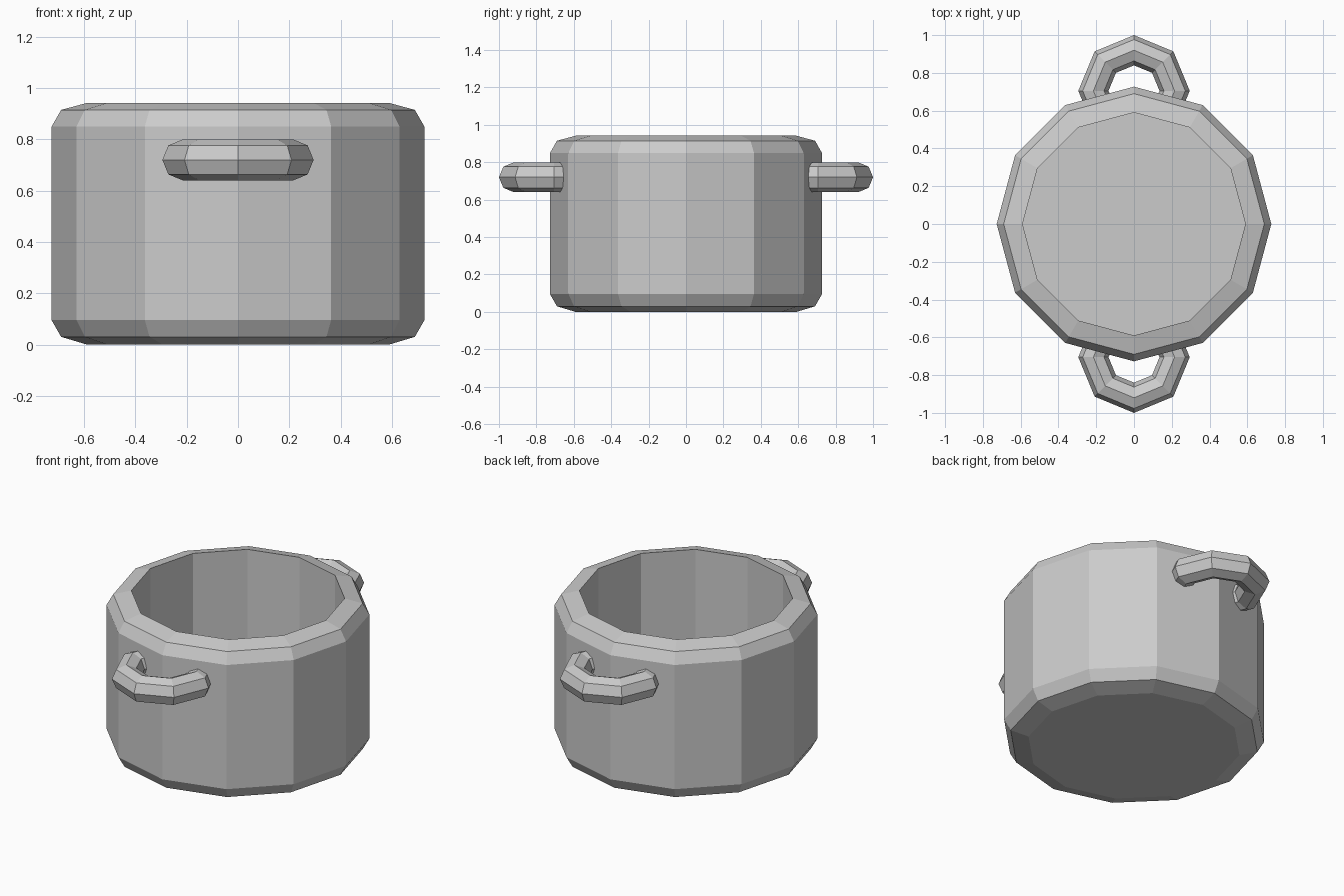
import bpy, bmesh
from math import cos, sin, pi

if "Cube" in bpy.data.objects:
    bpy.data.objects.remove(bpy.data.objects["Cube"])


def make_object(name, bm):
    bmesh.ops.recalc_face_normals(bm, faces=bm.faces)
    mesh = bpy.data.meshes.new(name)
    bm.to_mesh(mesh)
    bm.free()
    obj = bpy.data.objects.new(name, mesh)
    bpy.context.collection.objects.link(obj)
    return obj


def ring_bridge(bm, a, b):
    n = len(a)
    for i in range(n):
        j = (i + 1) % n
        bm.faces.new((a[i], a[j], b[j], b[i]))


# Pot body: 12-sided lathe with bevelled base and rim, hollow inside
profile = [(0.59, 0), (0.69, 0.03), (0.727, 0.095), (0.727, 0.85),
           (0.69, 0.915), (0.59, 0.942), (0.59, 0.1)]
bm = bmesh.new()
rings = [[bm.verts.new((r * cos(i * pi / 6), r * sin(i * pi / 6), z))
          for i in range(12)] for r, z in profile]
for a, b in zip(rings, rings[1:]):
    ring_bridge(bm, a, b)
bm.faces.new(rings[0])    # underside
bm.faces.new(rings[-1])   # inner floor
make_object("pot_body", bm)

# Handles: 8x8 torus cut off inside the pot wall, mirrored front to back
MAJOR, MINOR, N = 0.215, 0.08, 8
step = 2 * pi / N
bm = bmesh.new()
rings = []
for i in range(N):
    a = i * step
    ring = []
    for j in range(N):
        r = MAJOR + MINOR * cos(j * step)
        ring.append(bm.verts.new((r * cos(a), 0.705 + r * sin(a),
                                  0.72 + MINOR * sin(j * step))))
    rings.append(ring)
for i in range(N):
    ring_bridge(bm, rings[i], rings[(i + 1) % N])
cut = bmesh.ops.bisect_plane(bm, geom=bm.verts[:] + bm.edges[:] + bm.faces[:],
                             plane_co=(0, 0.62, 0), plane_no=(0, 1, 0),
                             clear_inner=True)
bmesh.ops.holes_fill(bm, edges=[e for e in cut["geom_cut"]
                                if isinstance(e, bmesh.types.BMEdge)])
handles = make_object("side_handles", bm)
mirror = handles.modifiers.new("Mirror", 'MIRROR')
mirror.use_axis = (False, True, False)
mirror.use_mirror_merge = False
